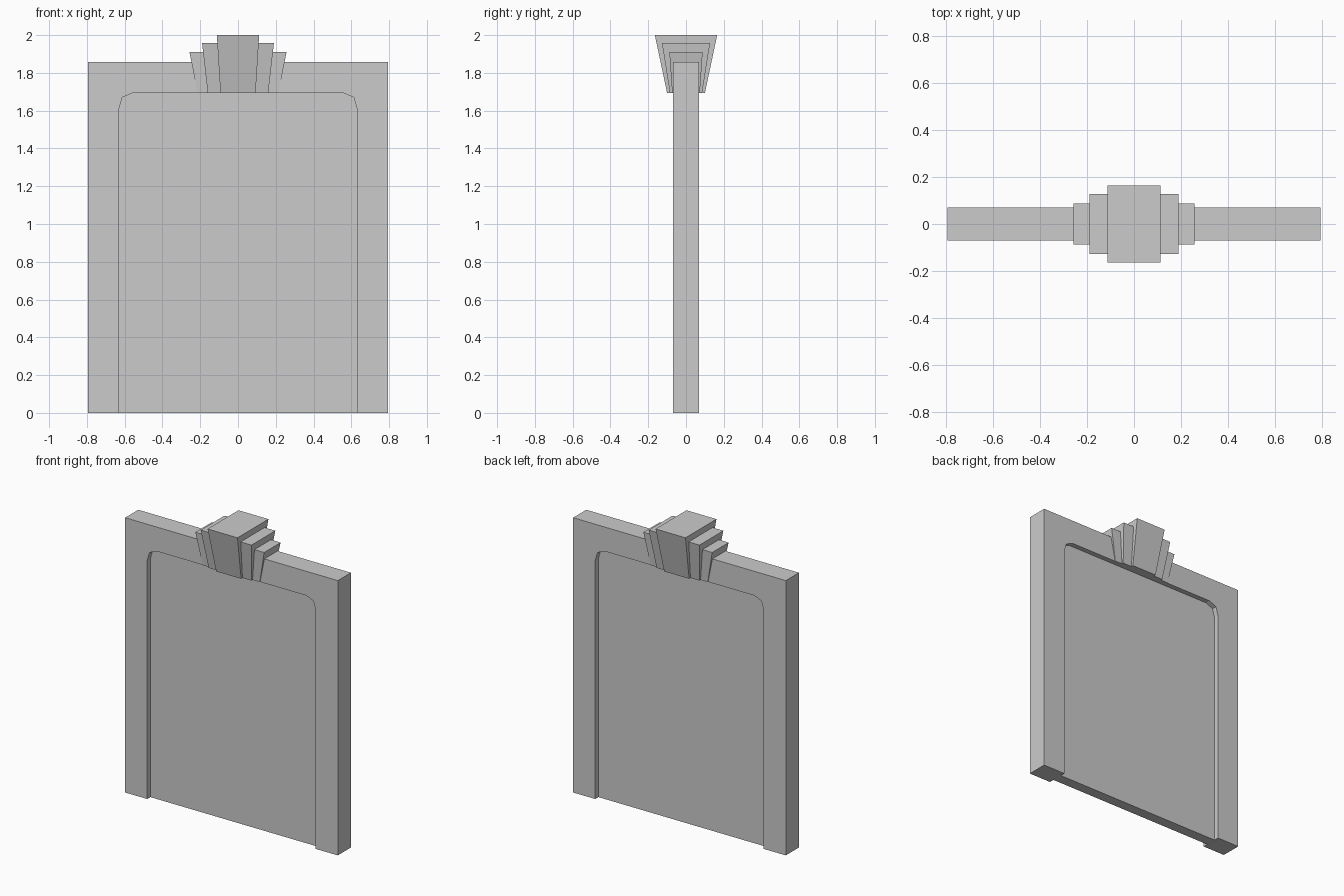
import bpy, bmesh

if "Cube" in bpy.data.objects:
    bpy.data.objects.remove(bpy.data.objects["Cube"])


def make_object(name, bm):
    bmesh.ops.recalc_face_normals(bm, faces=bm.faces[:])
    mesh = bpy.data.meshes.new(name)
    bm.to_mesh(mesh)
    bm.free()
    obj = bpy.data.objects.new(name, mesh)
    bpy.context.collection.objects.link(obj)
    return obj


def extrude_profile(name, points, half_depth):
    """Extrude an x-z outline symmetrically along y."""
    bm = bmesh.new()
    face = bm.faces.new([bm.verts.new((x, -half_depth, z)) for x, z in points])
    new = bmesh.ops.extrude_face_region(bm, geom=[face])["geom"]
    verts = [v for v in new if isinstance(v, bmesh.types.BMVert)]
    bmesh.ops.translate(bm, verts=verts, vec=(0, 2 * half_depth, 0))
    # the source face stays as the front cap
    return make_object(name, bm)


def wedge(name, bottom, top, z0, z1):
    """Block flaring from bottom to top half sizes (x, y)."""
    bm = bmesh.new()
    bmesh.ops.create_cube(bm, size=2)
    for v in bm.verts:
        hx, hy = top if v.co.z > 0 else bottom
        v.co = (v.co.x * hx, v.co.y * hy, z1 if v.co.z > 0 else z0)
    return make_object(name, bm)


# Opening outline with clipped, rounded upper corners
right = [(0.63, 0), (0.63, 1.61), (0.613, 1.67), (0.56, 1.693)]
opening = right + [(-x, z) for x, z in reversed(right)]

# Surround and recessed door panel
W, H = 0.795, 1.857
extrude_profile("door_frame",
                [(-W, 0), (-W, H), (W, H), (W, 0)] + opening, 0.07)
extrude_profile("door_panel", opening, 0.036)

# Stepped fan of keystone blocks, straddling the frame
BASE = 1.693
wedge("keystone_outer", (0.214, 0.073), (0.257, 0.088), BASE, 1.91)
wedge("keystone_middle", (0.16, 0.085), (0.19, 0.127), BASE, 1.957)
wedge("keystone_center", (0.093, 0.10), (0.112, 0.165), BASE, 2.0)
